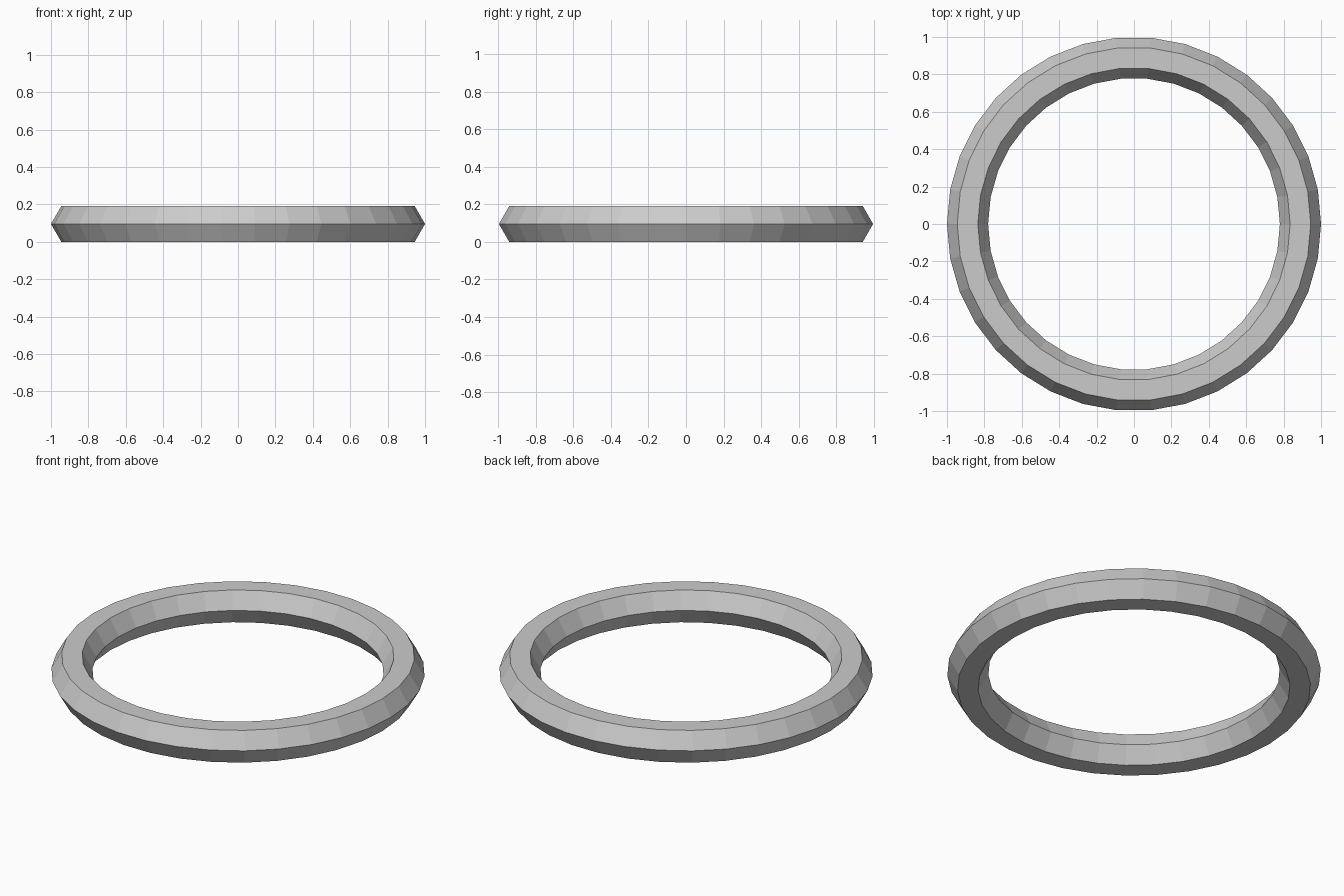
import bpy
import math

if "Cube" in bpy.data.objects:
    bpy.data.objects.remove(bpy.data.objects["Cube"])

MAJOR, MINOR = 0.89, 0.11

# Flat-faced ring with a hexagonal section, resting on the ground
bpy.ops.mesh.primitive_torus_add(
    major_segments=34, minor_segments=6,
    major_radius=MAJOR, minor_radius=MINOR,
    location=(0, 0, MINOR * math.sin(math.radians(60))))
ring = bpy.context.object
ring.name = "ring"
bpy.ops.object.shade_flat()
